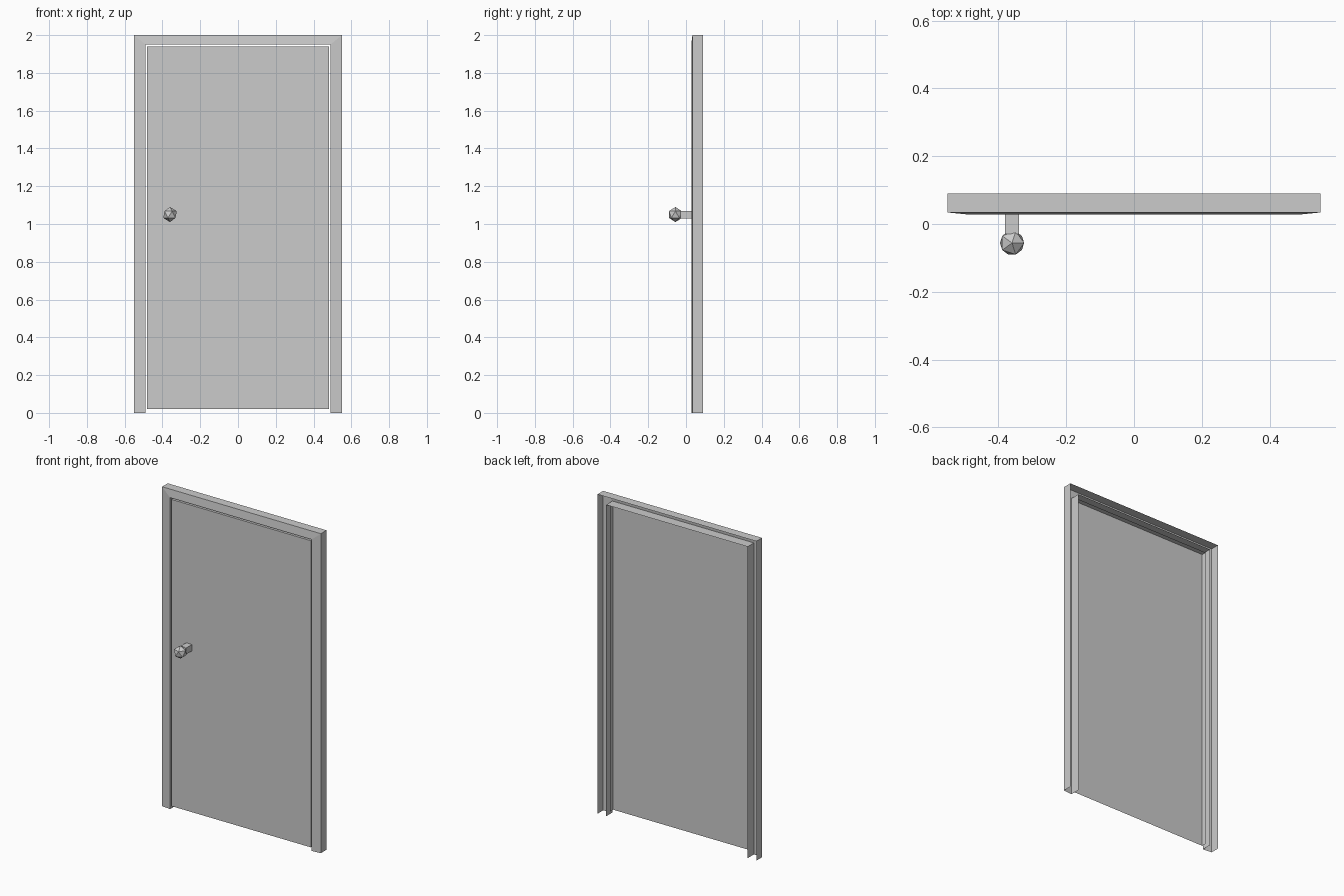
import bpy, bmesh
from mathutils import Vector

if "Cube" in bpy.data.objects:
    bpy.data.objects.remove(bpy.data.objects["Cube"])


def make_object(name, bm):
    mesh = bpy.data.meshes.new(name)
    bm.to_mesh(mesh)
    bm.free()
    obj = bpy.data.objects.new(name, mesh)
    bpy.context.collection.objects.link(obj)
    return obj


def arch_shell(name, profile, bottom, panel=False):
    """Run a (half width, y, top) profile up, across and down; optional front panel."""
    bm = bmesh.new()
    rows = []
    for x, y, top in profile:
        path = [(-x, y, bottom), (-x, y, top), (x, y, top), (x, y, bottom)]
        rows.append([bm.verts.new(p) for p in path])
    for a, b in zip(rows, rows[1:]):
        for i in range(3):
            bm.faces.new((a[i], a[i + 1], b[i + 1], b[i]))
    if panel:
        bm.faces.new(rows[-1])
    bmesh.ops.recalc_face_normals(bm, faces=bm.faces)
    # make the front faces look towards -y
    front = min(bm.faces, key=lambda f: f.calc_center_median().y)
    if front.normal.y > 0:
        bmesh.ops.reverse_faces(bm, faces=bm.faces)
    return make_object(name, bm)


# Door frame: open-backed channel with a slightly sloped front
arch_shell("door_frame", [(0.55, 0.09, 2.0), (0.55, 0.034, 2.0),
                          (0.49, 0.028, 1.95), (0.49, 0.09, 1.95)], 0.0)

# Door leaf: front panel with returned sides and top
arch_shell("door_leaf", [(0.483, 0.06, 1.94), (0.483, 0.03, 1.94)], 0.02, panel=True)

# Handle: square stem and faceted knob
bm = bmesh.new()
bmesh.ops.create_cube(bm, size=1.0)
bmesh.ops.scale(bm, vec=(0.04, 0.06, 0.04), verts=bm.verts)
make_object("handle_stem", bm).location = Vector((-0.36, 0.0, 1.05))

bm = bmesh.new()
bmesh.ops.create_icosphere(bm, subdivisions=1, radius=0.04)
make_object("handle_knob", bm).location = Vector((-0.36, -0.056, 1.05))
